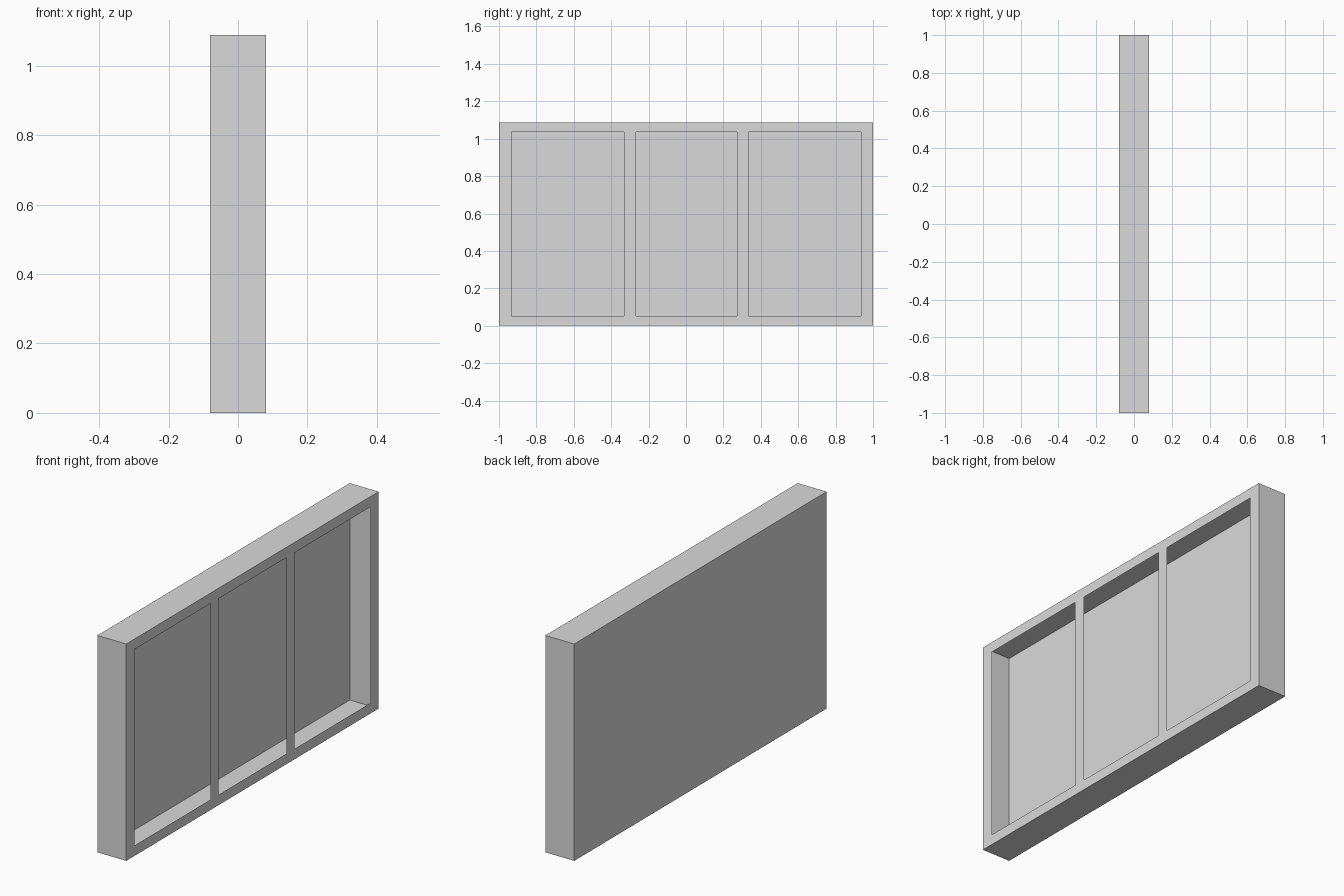
import bpy
import bmesh

if "Cube" in bpy.data.objects:
    bpy.data.objects.remove(bpy.data.objects["Cube"], do_unlink=True)

DEPTH, LENGTH, HEIGHT = 0.16, 2.0, 1.088
OPENINGS = ((-0.934, -0.331), (-0.267, 0.272), (0.333, 0.936))   # spans along y
OPEN_BOTTOM, OPEN_TOP = 0.052, 1.036

grey = bpy.data.materials.new("light grey")
grey.use_nodes = True
colour = (0.7, 0.7, 0.7, 1)
grey.diffuse_color = colour
grey.node_tree.nodes["Principled BSDF"].inputs["Base Color"].default_value = colour


def cut(bm, point, normal):
    geom = bm.verts[:] + bm.edges[:] + bm.faces[:]
    bmesh.ops.bisect_plane(bm, geom=geom, plane_co=point, plane_no=normal)


def is_opening(face):
    c = face.calc_center_median()
    return (face.normal.x > 0.9 and OPEN_BOTTOM < c.z < OPEN_TOP
            and any(low < c.y < high for low, high in OPENINGS))


# Hollow thin-walled case
bm = bmesh.new()
bmesh.ops.create_cube(bm, size=1)
bmesh.ops.scale(bm, vec=(DEPTH, LENGTH, HEIGHT), verts=bm.verts)
bmesh.ops.translate(bm, vec=(0, 0, HEIGHT / 2), verts=bm.verts)

# Three openings cut in its +x wall, leaving a rim and two divider bars
for span in OPENINGS:
    for y in span:
        cut(bm, (0, y, 0), (0, 1, 0))
for z in (OPEN_BOTTOM, OPEN_TOP):
    cut(bm, (0, 0, z), (0, 0, 1))
bm.normal_update()
bmesh.ops.delete(bm, geom=[f for f in bm.faces if is_opening(f)], context='FACES')

# Merge the flat strips left by the cuts
bmesh.ops.dissolve_limit(bm, angle_limit=0.01, verts=bm.verts, edges=bm.edges)

mesh = bpy.data.meshes.new("hollow_case")
bm.to_mesh(mesh)
bm.free()
mesh.materials.append(grey)
case = bpy.data.objects.new("hollow_case", mesh)
bpy.context.collection.objects.link(case)
